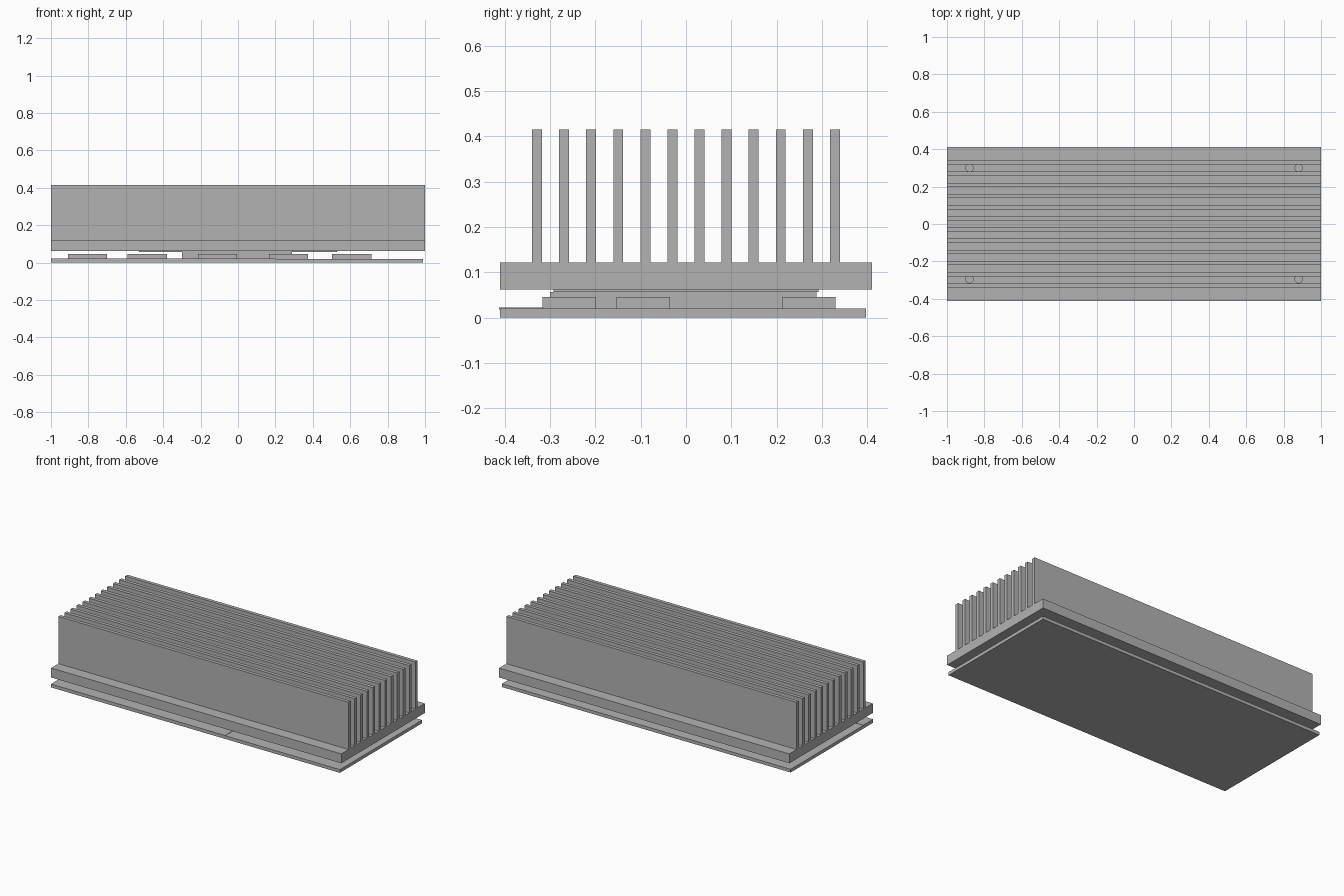
import bpy
import bmesh
from mathutils import Matrix

old = bpy.data.objects.get("Cube")
if old:
    bpy.data.objects.remove(old, do_unlink=True)

grey = bpy.data.materials.new("light_grey_metal")
grey.use_nodes = True
colour = (0.45, 0.45, 0.45, 1)
grey.diffuse_color = colour
grey.node_tree.nodes["Principled BSDF"].inputs["Base Color"].default_value = colour


def add_object(name, bm):
    mesh = bpy.data.meshes.new(name)
    bm.to_mesh(mesh)
    bm.free()
    mesh.materials.append(grey)
    obj = bpy.data.objects.new(name, mesh)
    bpy.context.collection.objects.link(obj)
    return obj


def box(name, x, y, z):
    """Box given by its (low, high) range on each axis."""
    bm = bmesh.new()
    bmesh.ops.create_cube(bm, size=1)
    for v in bm.verts:
        for axis, (low, high) in enumerate((x, y, z)):
            v.co[axis] = high if v.co[axis] > 0 else low
    return add_object(name, bm)


# Circuit board and raised strip along its front edge
box("circuit_board", (-1, 0.99), (-0.411, 0.398), (0, 0.02))
box("edge_strip", (-1, 0.2), (-0.413, -0.317), (0.018, 0.022))

# Processor package and the pad joining it to the heat sink
box("processor", (-0.3, 0.29), (-0.3, 0.288), (0.02, 0.056))
box("thermal_pad", (-0.53, 0.53), (-0.293, 0.293), (0.056, 0.062))

# Small chips: a front row, then the outer columns behind it
CHIP_W, CHIP_D = 0.21, 0.118
spots = [(x, -0.317) for x in (-0.91, -0.59, -0.215, 0.165, 0.503)]
spots += [(x, y) for x in (-0.91, 0.503) for y in (-0.153, 0.212)]
for i, (x, y) in enumerate(spots):
    box(f"chip_{i + 1}", (x, x + CHIP_W), (y, y + CHIP_D), (0.02, 0.045))

# Heat sink base with four mounting holes
base = box("heat_sink_base", (-1, 1), (-0.411, 0.411), (0.062, 0.121))
bm = bmesh.new()
for x in (-0.88, 0.88):
    for y in (-0.295, 0.3):
        bmesh.ops.create_cone(bm, cap_ends=True, segments=24, radius1=0.02,
                              radius2=0.02, depth=0.2,
                              matrix=Matrix.Translation((x, y, 0.1)))
cutter = add_object("hole_cutter", bm)
cutter.hide_render = True
cutter.hide_viewport = True
cut = base.modifiers.new("mounting_holes", "BOOLEAN")
cut.operation = "DIFFERENCE"
cut.solver = "EXACT"
cut.object = cutter
# Apply the cut so no helper is left behind
bpy.context.view_layer.update()
graph = bpy.context.evaluated_depsgraph_get()
cut_mesh = bpy.data.meshes.new_from_object(base.evaluated_get(graph))
base.modifiers.clear()
base.data = cut_mesh
bpy.data.objects.remove(cutter, do_unlink=True)

# Twelve cooling fins, evenly spaced
fin = box("cooling_fins", (-1, 1), (-0.34, -0.318), (0.121, 0.415))
array = fin.modifiers.new("fin_row", "ARRAY")
array.count = 12
array.use_relative_offset = False
array.use_constant_offset = True
array.constant_offset_displace = (0, 0.0598, 0)
